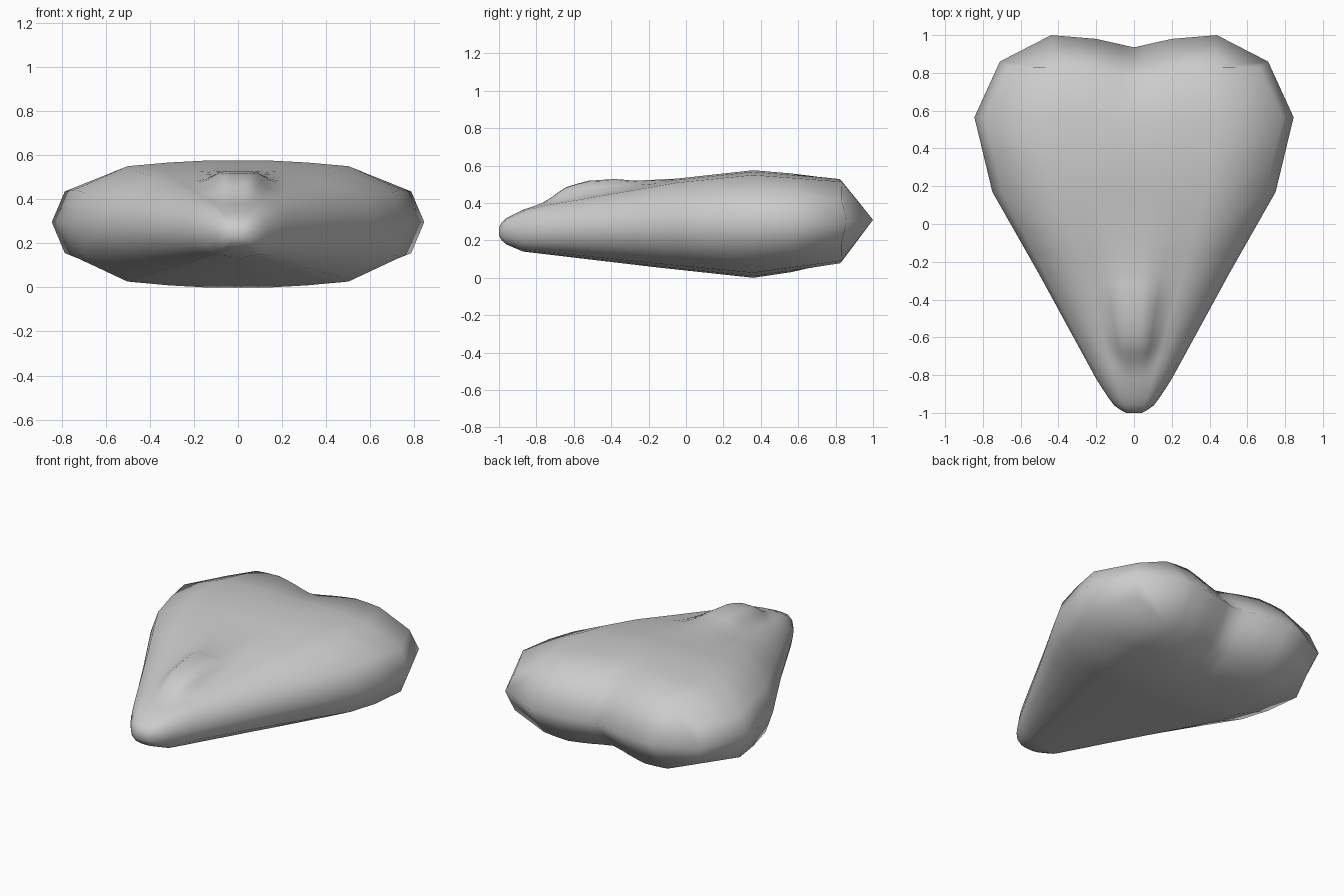
import bpy, bmesh, math

if "Cube" in bpy.data.objects:
    bpy.data.objects.remove(bpy.data.objects["Cube"])


def interp(t, pts):
    """Piecewise linear lookup in a list of (t, value)."""
    if t <= pts[0][0]:
        return pts[0][1]
    for (a, va), (b, vb) in zip(pts, pts[1:]):
        if t <= b:
            return va + (vb - va) * (t - a) / (b - a)
    return pts[-1][1]


def smooth(a, b, t):
    t = min(max((t - a) / (b - a), 0), 1)
    return t * t * (3 - 2 * t)


# Profiles along y: half width, top, bottom and widest height
WIDTH = [(-1, .04), (-.985, .07), (-.96, .105), (-.9, .15), (-.82, .2), (-.27, .5),
         (.17, .75), (.565, .845), (.86, .71)]
TOP = [(-1, .27), (-.985, .295), (-.96, .32), (-.87, .365), (-.77, .395), (-.05, .53),
       (.36, .575), (.83, .535)]
BOTTOM = [(-1, .225), (-.985, .2), (-.96, .178), (-.87, .14), (-.15, .055), (.36, 0), (.83, .07)]
MIDDLE = [(-1, .25), (0, .29), (.86, .30)]
# Half cross-section, and the notched back rim seen from above
SECTION = [(0, 1), (.19, 1), (.39, .97), (.63, .91), (.93, .53), (1, 0)]
RIM = [(0, .935), (.2, .98), (.44, 1), (.71, .86)]
# Extra height of the nose along y
NOSE = [(-.78, 0), (-.72, .025), (-.65, .064), (-.58, .073), (-.52, .077), (-.38, .06),
        (-.27, .03), (-.05, 0)]

COLS = [0, .1, .19, .29, .39, .51, .63, .93, 1]
ROWS = [-1, -.985, -.96, -.92, -.87, -.82, -.77, -.72, -.68, -.64, -.58, -.52,
        -.45, -.38, -.32, -.27, -.15, -.05, .17, .36, .565]

bm = bmesh.new()


def half_ring(y, back=False):
    """Half section from top centre, round the side, to bottom centre."""
    ring = []
    n = len(COLS)
    w, mid = interp(y, WIDTH), interp(y, MIDDLE)
    for j in range(2 * n - 1):
        top = j < n
        f = COLS[j if top else 2 * n - 2 - j]
        x = f * w
        end = interp(y, TOP if top else BOTTOM)
        yy = y
        if back:
            yy = interp(x, [(0, .75), (.3, .83), (.66, .83), (.71, .86)])
            end += (-.02 if top else .02) * (1 - smooth(0, .3, x))
        z = mid + (end - mid) * interp(f, SECTION)
        if top:
            half = interp(y, [(-.75, .09), (-.6, .14), (-.3, .17)])
            z += interp(y, NOSE) * (1 - smooth(half * .35, half * 1.15, x))
        ring.append(bm.verts.new((x, yy, z)))
    return ring


# Body skin between the sections
rings = [half_ring(y) for y in ROWS] + [half_ring(.86, True)]
for a, b in zip(rings, rings[1:]):
    for j in range(len(a) - 1):
        bm.faces.new((a[j], a[j + 1], b[j + 1], b[j]))
bm.faces.new(rings[0])

# Notched back, closing the last section onto the rim
last = rings[-1]
rim = [bm.verts.new((v.co.x * .98, interp(v.co.x * .98, RIM), .31)) for v in last[:7]]
for side in (last[:9], last[:7:-1]):
    for j in range(6):
        bm.faces.new((side[j], side[j + 1], rim[j + 1], rim[j]))
    bm.faces.new((side[6], side[7], side[8], rim[6]))

bmesh.ops.recalc_face_normals(bm, faces=bm.faces)
# The half is open along x = 0, so make sure the top faces up
bm.faces.ensure_lookup_table()
probe = max(bm.faces, key=lambda f: f.calc_center_median().z)
if probe.normal.z < 0:
    bmesh.ops.reverse_faces(bm, faces=bm.faces)

mesh = bpy.data.meshes.new("head")
bm.to_mesh(mesh)
bm.free()
for p in mesh.polygons:
    p.use_smooth = True
head = bpy.data.objects.new("head", mesh)
bpy.context.collection.objects.link(head)
mirror = head.modifiers.new("mirror", 'MIRROR')
mirror.use_clip = True
mirror.merge_threshold = .001
